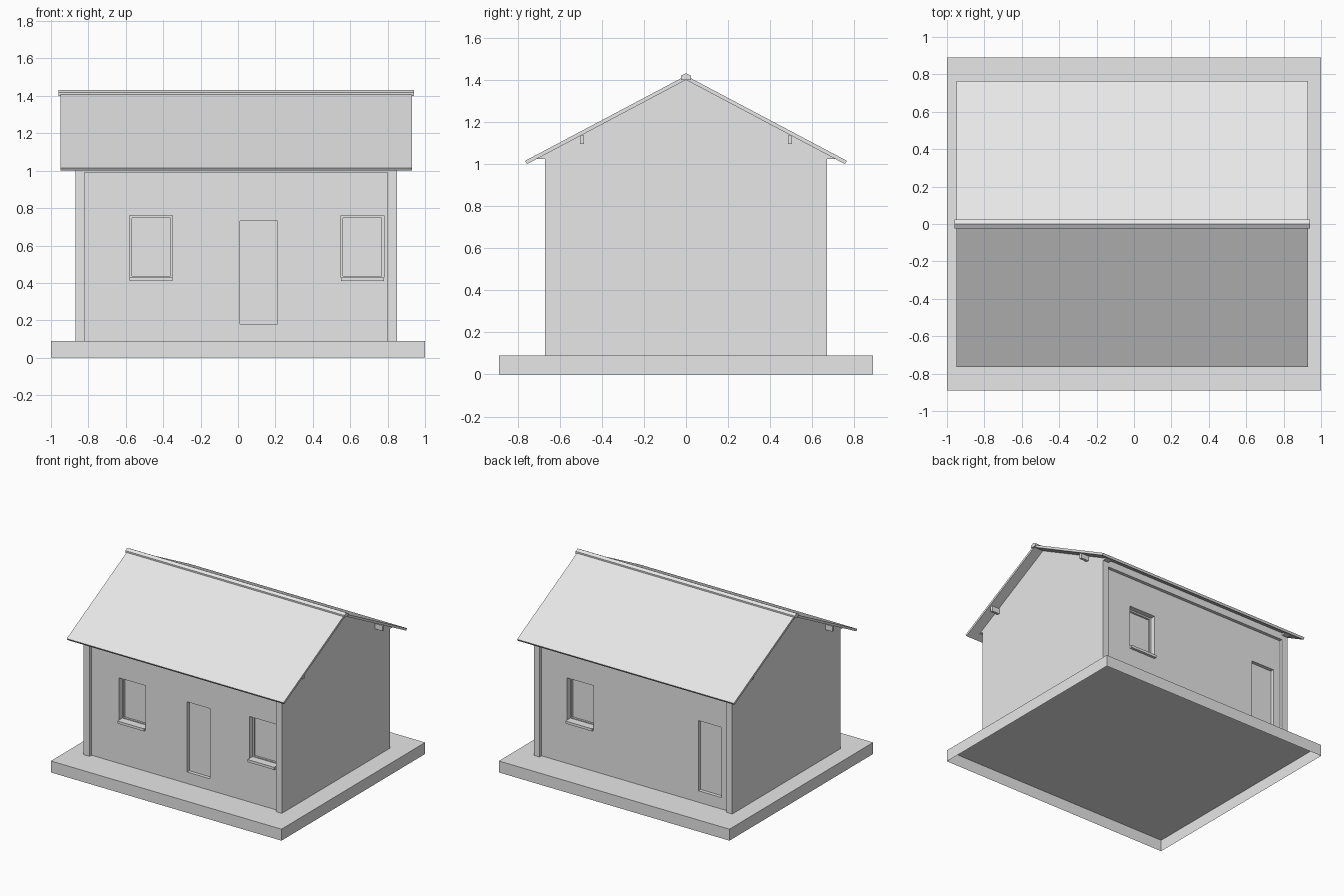
import bpy
import bmesh

if "Cube" in bpy.data.objects:
    bpy.data.objects.remove(bpy.data.objects["Cube"], do_unlink=True)

# One plain grey for the whole house
GREY = (0.8, 0.8, 0.8, 1.0)
grey = bpy.data.materials.new("plain_grey")
grey.use_nodes = True
grey.diffuse_color = GREY
grey.node_tree.nodes["Principled BSDF"].inputs["Base Color"].default_value = GREY


def prism(name, profile, x0, x1):
    """Extrude a (y, z) outline along x."""
    bm = bmesh.new()
    face = bm.faces.new([bm.verts.new((x0, y, z)) for y, z in profile])
    ext = bmesh.ops.extrude_face_region(bm, geom=[face])
    verts = [g for g in ext["geom"] if isinstance(g, bmesh.types.BMVert)]
    bmesh.ops.translate(bm, vec=(x1 - x0, 0, 0), verts=verts)
    bmesh.ops.recalc_face_normals(bm, faces=bm.faces)
    mesh = bpy.data.meshes.new(name)
    bm.to_mesh(mesh)
    bm.free()
    mesh.materials.append(grey)
    obj = bpy.data.objects.new(name, mesh)
    bpy.context.scene.collection.objects.link(obj)
    return obj


def box(name, x, y, z):
    y0, y1 = sorted(y)
    z0, z1 = z
    return prism(name, [(y0, z0), (y1, z0), (y1, z1), (y0, z1)], *x)


def cut(obj, cutters):
    """Cut pockets into a wall, then discard the cutters."""
    for c in cutters:
        c.hide_render = True
        mod = obj.modifiers.new("pocket", "BOOLEAN")
        mod.operation = "DIFFERENCE"
        mod.solver = "EXACT"
        mod.object = c
    deps = bpy.context.evaluated_depsgraph_get()
    mesh = bpy.data.meshes.new_from_object(obj.evaluated_get(deps))
    obj.modifiers.clear()
    obj.data = mesh
    for c in cutters:
        bpy.data.objects.remove(c, do_unlink=True)


# Ground slab, open underneath
slab = box("ground_slab", (-1, 1), (-0.89, 0.89), (0, 0.09))
bm = bmesh.new()
bm.from_mesh(slab.data)
bottom = [f for f in bm.faces if f.normal.z < -0.9]
bmesh.ops.delete(bm, geom=bottom, context="FACES_ONLY")
bm.to_mesh(slab.data)
bm.free()

# Gable walls with small shoulders under the eaves
half = [(0.67, 0.09), (0.67, 1.025), (0.715, 1.025)]
gable = half + [(0, 1.403)] + [(-y, z) for y, z in reversed(half)]
prism("right_gable_wall", gable, 0.80, 0.85)
prism("left_gable_wall", gable, -0.87, -0.82)

# Long walls, with window and door pockets
INNER = (-0.82, 0.80)
FACE, BACK = 0.645, 0.575
WINDOW_Z, DOOR_Z = (0.425, 0.76), (0.18, 0.73)


def window(name, s, x):
    """Frame bars at the bottom of the pocket and a projecting sill."""
    (x0, x1), (z0, z1), w = x, WINDOW_Z, 0.012
    y = (s * 0.59, s * 0.605)
    box(name + "_frame_side_a", (x0, x0 + w), y, (z0, z1))
    box(name + "_frame_side_b", (x1 - w, x1), y, (z0, z1))
    box(name + "_frame_top", (x0 + w, x1 - w), y, (z1 - w, z1))
    box(name + "_frame_bottom", (x0 + w, x1 - w), y, (z0, z0 + w))
    box(name + "_sill", (x0, x1), (s * 0.59, s * 0.665), (0.41, 0.43))


def long_wall(name, s, windows, door):
    wall = box(name + "_wall", INNER, (s * BACK, s * FACE), (0.09, 1.0))
    cutters = [box("cutter", x, (s * 0.59, s * 0.75), WINDOW_Z) for x in windows]
    cutters.append(box("cutter", door, (s * 0.618, s * 0.75), DOOR_Z))
    cut(wall, cutters)
    for i, x in enumerate(windows):
        window(f"{name}_window_{i + 1}", s, x)
    # Eave beam lying on the wall, flush with the gable ends
    prism(name + "_eave_beam",
          [(s * BACK, 0.99), (s * 0.67, 0.99), (s * 0.67, 1.045), (s * BACK, 1.095)],
          *INNER)


long_wall("front", -1, [(-0.58, -0.35), (0.55, 0.78)], (0.01, 0.21))
long_wall("back", 1, [(0.35, 0.58)], (-0.76, -0.56))

# Roof slopes and purlins
for side, s in (("front", -1), ("back", 1)):
    prism(side + "_roof",
          [(0, 1.42), (s * 0.765, 1.015), (s * 0.755, 1.0), (0, 1.40)],
          -0.95, 0.93)
    box(side + "_purlin", (-0.93, 0.915), (s * 0.485, s * 0.505), (1.095, 1.136))

# Ridge cap
cap = [(0.024, 1.40), (0.024, 1.419), (0, 1.432), (-0.024, 1.419), (-0.024, 1.40)]
prism("ridge_cap", cap, -0.96, 0.94)
